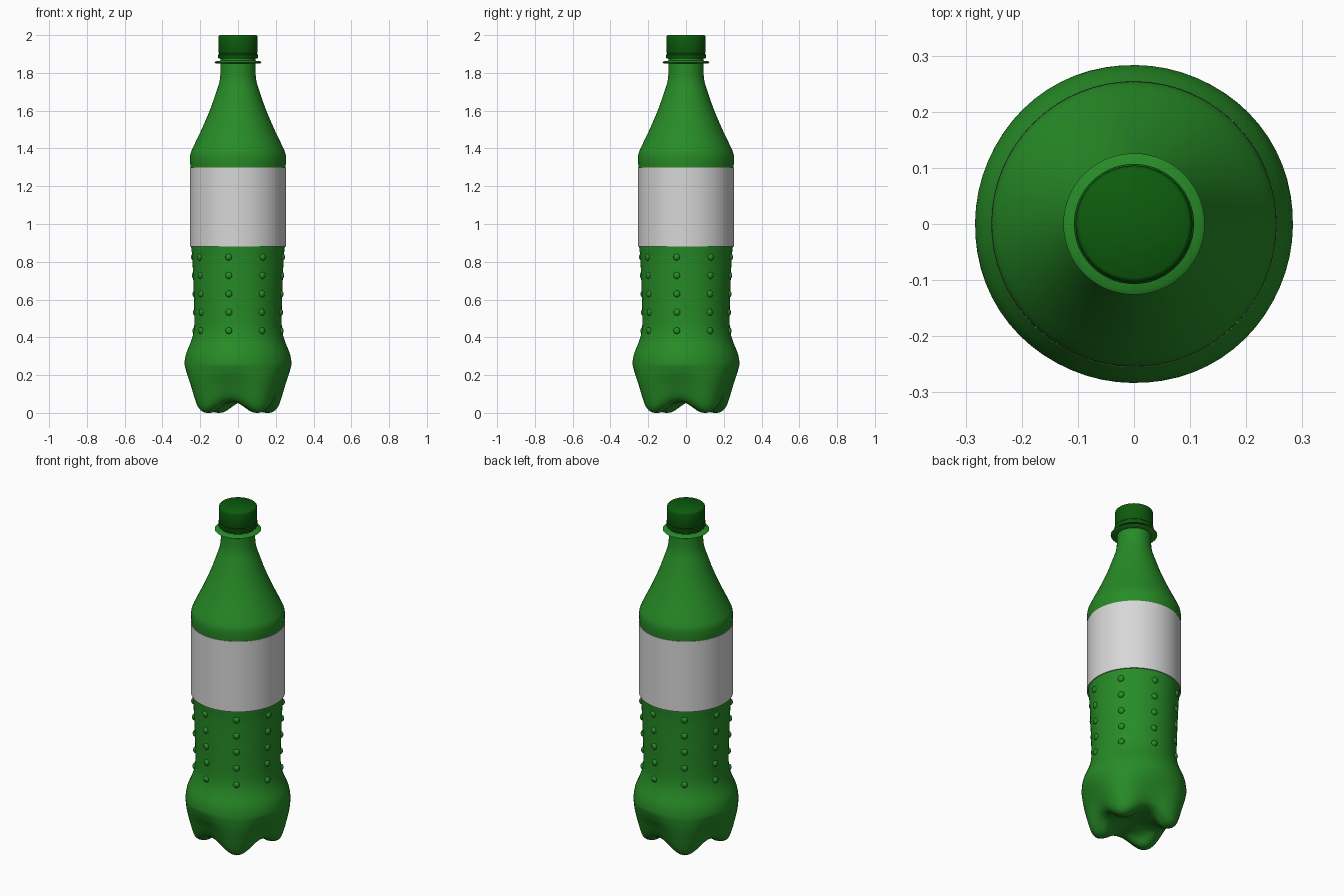
import bpy, bmesh, math
from mathutils import Matrix

if "Cube" in bpy.data.objects:
    bpy.data.objects.remove(bpy.data.objects["Cube"])

SEG = 64
FOOT = math.radians(33)      # direction of first foot, measured from the front (-y) towards +x


def material(name, col):
    m = bpy.data.materials.new(name)
    m.diffuse_color = (*col, 1)
    m.use_nodes = True
    m.node_tree.nodes["Principled BSDF"].inputs["Base Color"].default_value = m.diffuse_color
    return m


green = material("bottle green", (0.02, 0.26, 0.02))
dark = material("cap dark green", (0.004, 0.105, 0.004))
grey = material("label light grey", (0.68, 0.68, 0.68))


def finish(bm, name, mat, angle=40):
    bmesh.ops.recalc_face_normals(bm, faces=bm.faces)
    me = bpy.data.meshes.new(name)
    bm.to_mesh(me)
    bm.free()
    me.materials.append(mat)
    me.shade_smooth()
    me.set_sharp_from_angle(angle=math.radians(angle))
    ob = bpy.data.objects.new(name, me)
    bpy.context.collection.objects.link(ob)
    return ob


def smooth_profile(pts, n=3):
    """Catmull-Rom subdivision of a profile of tuples."""
    out = []
    for i in range(len(pts) - 1):
        p0, p1, p2, p3 = pts[max(i - 1, 0)], pts[i], pts[i + 1], pts[min(i + 2, len(pts) - 1)]
        for k in range(n):
            t = k / n
            out.append(tuple(0.5 * (2 * b + (c - a) * t + (2 * a - 5 * b + 4 * c - d) * t * t
                                    + (3 * b - a - 3 * c + d) * t ** 3)
                             for a, b, c, d in zip(p0, p1, p2, p3)))
    out.append(pts[-1])
    return out


def lathe(name, rows, mat, angle=40, close=False):
    """Rows are (r, z), or (foot r, foot z, valley r, valley z) blended around the axis."""
    bm = bmesh.new()
    rings = []
    for row in rows:
        ring = []
        for i in range(SEG):
            a = FOOT + 2 * math.pi * i / SEG
            r, z = row[:2]
            if len(row) == 4:
                w = (0.5 + 0.5 * math.cos(4 * (a - FOOT))) ** 1.2
                r, z = (row[2] + (r - row[2]) * w, row[3] + (z - row[3]) * w)
            ring.append(bm.verts.new((r * math.sin(a), -r * math.cos(a), z)))
        rings.append(ring)
    pairs = list(zip(rings, rings[1:]))
    if close:
        pairs.append((rings[-1], rings[0]))
    for lo, hi in pairs:
        for i in range(SEG):
            j = (i + 1) % SEG
            bm.faces.new((lo[i], lo[j], hi[j], hi[i]))
    if not close:
        bm.faces.new(rings[0][::-1])
        bm.faces.new(rings[-1])
    return finish(bm, name, mat, angle)


# Bottle: footed base blended into the round body, shoulder and neck
base = smooth_profile([
    (0.02, 0.065, 0.02, 0.065), (0.11, 0.045, 0.11, 0.06), (0.155, 0.006, 0.15, 0.058),
    (0.185, 0.0, 0.175, 0.062), (0.215, 0.005, 0.198, 0.075), (0.24, 0.035, 0.218, 0.105),
    (0.264, 0.12, 0.243, 0.16), (0.279, 0.19, 0.268, 0.21), (0.285, 0.25, 0.283, 0.255)])
upper = smooth_profile([
    (0.285, 0.25), (0.276, 0.31), (0.25, 0.375), (0.235, 0.43), (0.231, 0.5), (0.235, 0.65),
    (0.242, 0.82), (0.249, 0.9), (0.25, 1.1), (0.251, 1.28), (0.254, 1.33), (0.252, 1.37),
    (0.236, 1.41), (0.193, 1.5), (0.15, 1.6), (0.118, 1.69), (0.099, 1.75), (0.093, 1.8),
    (0.092, 1.85)])
neck = [(0.092, 1.875), (0.09, 1.93)]
lathe("bottle_body", base + upper[1:] + neck, green)

# Neck support flange
lathe("neck_flange", [(0.085, 1.848), (0.118, 1.851), (0.126, 1.856), (0.118, 1.861), (0.085, 1.866)],
      green, close=True)

# Label sleeve
lathe("label", [(0.249, 0.88), (0.255, 0.88), (0.255, 1.30), (0.249, 1.30)], grey, close=True)

# Tamper band and cap
lathe("tamper_band", [(0.08, 1.876), (0.103, 1.876), (0.107, 1.881), (0.107, 1.896), (0.103, 1.9),
                      (0.08, 1.9)], dark, close=True)
lathe("cap", [(0.098, 1.895), (0.102, 1.906), (0.104, 1.91), (0.104, 1.985), (0.102, 1.995),
              (0.096, 2.0)], dark)

# Grip bumps: eight columns of five
bm = bmesh.new()
for row in range(5):
    z = 0.435 + 0.0975 * row
    r = (0.235, 0.2315, 0.234, 0.238, 0.242)[row]
    for col in range(8):
        a = FOOT + col * math.pi / 4
        m = (Matrix.Translation((r * math.sin(a), -r * math.cos(a), z))
             @ Matrix.Rotation(a, 4, 'Z') @ Matrix.Diagonal((0.018, 0.012, 0.018, 1)))
        bmesh.ops.create_uvsphere(bm, u_segments=12, v_segments=8, radius=1, matrix=m)
finish(bm, "grip_bumps", green, 60)
